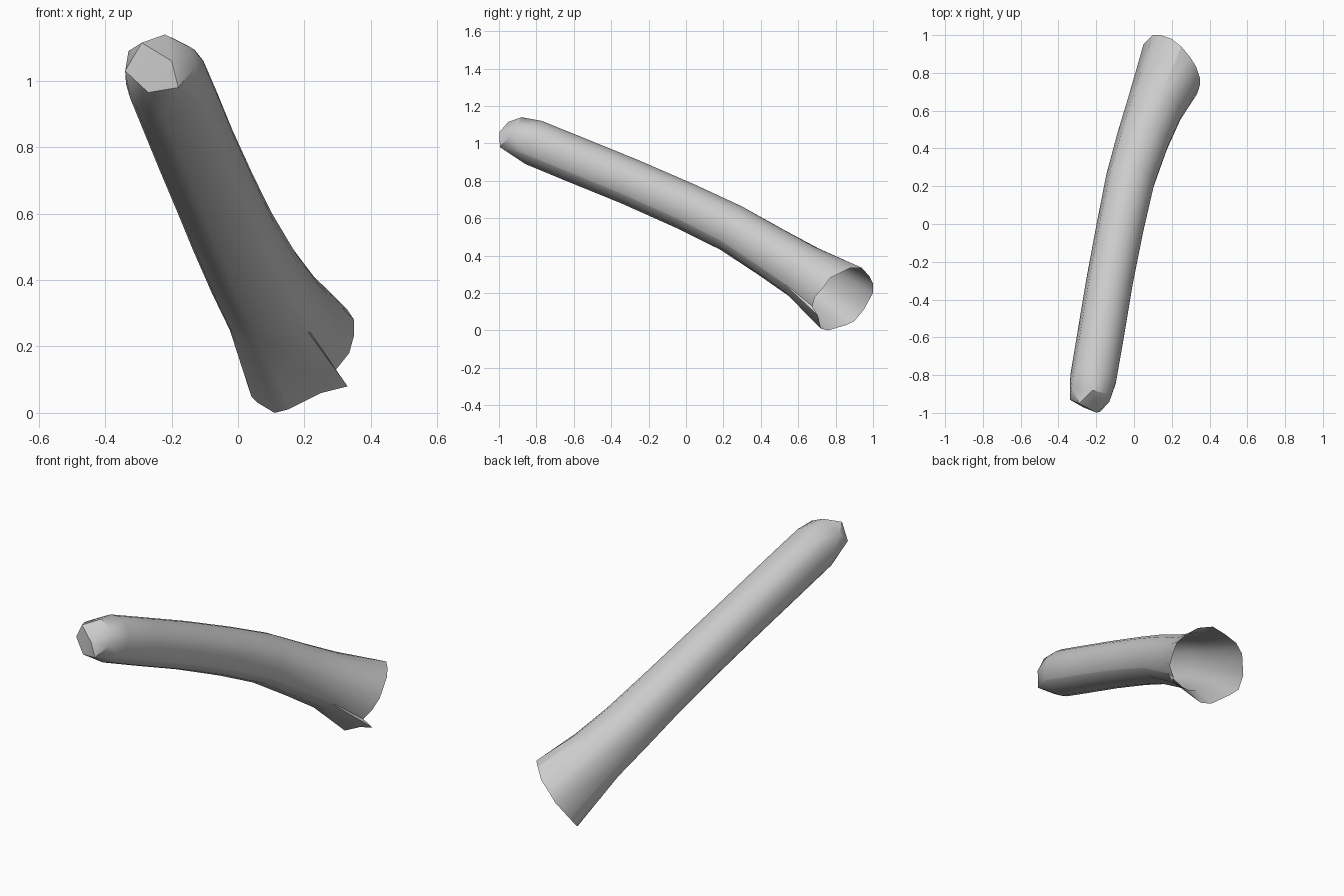
import bpy, bmesh, math
from mathutils import Vector

cube = bpy.data.objects.get("Cube")
if cube:
    bpy.data.objects.remove(cube, do_unlink=True)

grey = bpy.data.materials.new("plain grey")
grey.use_nodes = True
grey.diffuse_color = (0.6, 0.6, 0.6, 1)
grey.node_tree.nodes["Principled BSDF"].inputs["Base Color"].default_value = (0.6, 0.6, 0.6, 1)

# Centre line (x, y, z) and radius, from the rounded tip to the open end
path = [(-0.215, -0.815, 1.005, 0.124), (-0.178, -0.60, 0.917, 0.125),
        (-0.128, -0.30, 0.795, 0.125), (-0.07, 0.00, 0.663, 0.127),
        (-0.018, 0.24, 0.548, 0.131), (0.048, 0.45, 0.42, 0.14),
        (0.112, 0.62, 0.315, 0.152)]
end_centre = Vector((0.20, 0.835, 0.17))

# Oblique open rim, with a small tear at the lower left
rim = [(0.10, 1.00, 0.20), (0.14, 1.00, 0.25), (0.20, 0.98, 0.29), (0.25, 0.94, 0.335),
       (0.30, 0.88, 0.335), (0.33, 0.83, 0.31), (0.35, 0.77, 0.28), (0.35, 0.74, 0.235),
       (0.335, 0.69, 0.18), (0.295, 0.675, 0.13), (0.33, 0.705, 0.08), (0.25, 0.71, 0.06),
       (0.15, 0.72, 0.01), (0.11, 0.76, 0.0), (0.06, 0.86, 0.03), (0.04, 0.90, 0.05),
       (0.05, 0.95, 0.11)]

# Corners of the faceted tip
tip = [(-0.29, -0.95, 1.115), (-0.20, -0.998, 1.06), (-0.18, -0.995, 0.98),
       (-0.27, -0.97, 0.965), (-0.34, -0.93, 1.03), (-0.22, -0.88, 1.14),
       (-0.14, -0.90, 1.10), (-0.13, -0.94, 1.04), (-0.33, -0.87, 1.09)]


def frame(t):
    side = t.cross(Vector((0, 0, 1))).normalized()
    return side, side.cross(t)


# Rim directions set the angles of every ring
side, up = frame(Vector((0.31, 0.80, -0.51)).normalized())
angles = []
for p in rim:
    d = Vector(p) - end_centre
    angles.append(math.atan2(d.dot(up), d.dot(side)))

bm = bmesh.new()
centres = [Vector(p[:3]) for p in path] + [end_centre]
rings = []
for i, p in enumerate(path):
    tangent = (centres[i + 1] - centres[max(i - 1, 0)]).normalized()
    side, up = frame(tangent)
    rings.append([bm.verts.new(centres[i] + p[3] * (math.cos(a) * side + math.sin(a) * up))
                  for a in angles])
rings.append([bm.verts.new(p) for p in rim])

# Tube wall
n = len(rim)
for a, b in zip(rings, rings[1:]):
    for k in range(n):
        j = (k + 1) % n
        bm.faces.new((a[k], a[j], b[j], b[k]))

# Closed tip: hull over the first ring, without its inner disc
tip_verts = [bm.verts.new(p) for p in tip]
hull = bmesh.ops.convex_hull(bm, input=rings[0] + tip_verts, use_existing_faces=False)
first = set(rings[0])
disc = [f for f in bm.faces if all(v in first for v in f.verts)]
bmesh.ops.delete(bm, geom=disc, context='FACES')
bmesh.ops.delete(bm, geom=[v for v in bm.verts if not v.link_faces], context='VERTS')
bmesh.ops.recalc_face_normals(bm, faces=bm.faces)

# Make sure the wall faces outward
bm.faces.ensure_lookup_table()
wall = bm.faces[0]
if wall.normal.dot(wall.calc_center_median() - (centres[0] + centres[1]) / 2) < 0:
    bmesh.ops.reverse_faces(bm, faces=bm.faces)

mesh = bpy.data.meshes.new("curved_tube")
bm.to_mesh(mesh)
bm.free()
mesh.materials.append(grey)
tube = bpy.data.objects.new("curved_tube", mesh)
bpy.context.collection.objects.link(tube)
bpy.ops.object.select_all(action='DESELECT')
tube.select_set(True)
bpy.context.view_layer.objects.active = tube
bpy.ops.object.shade_smooth_by_angle(angle=math.radians(30))
